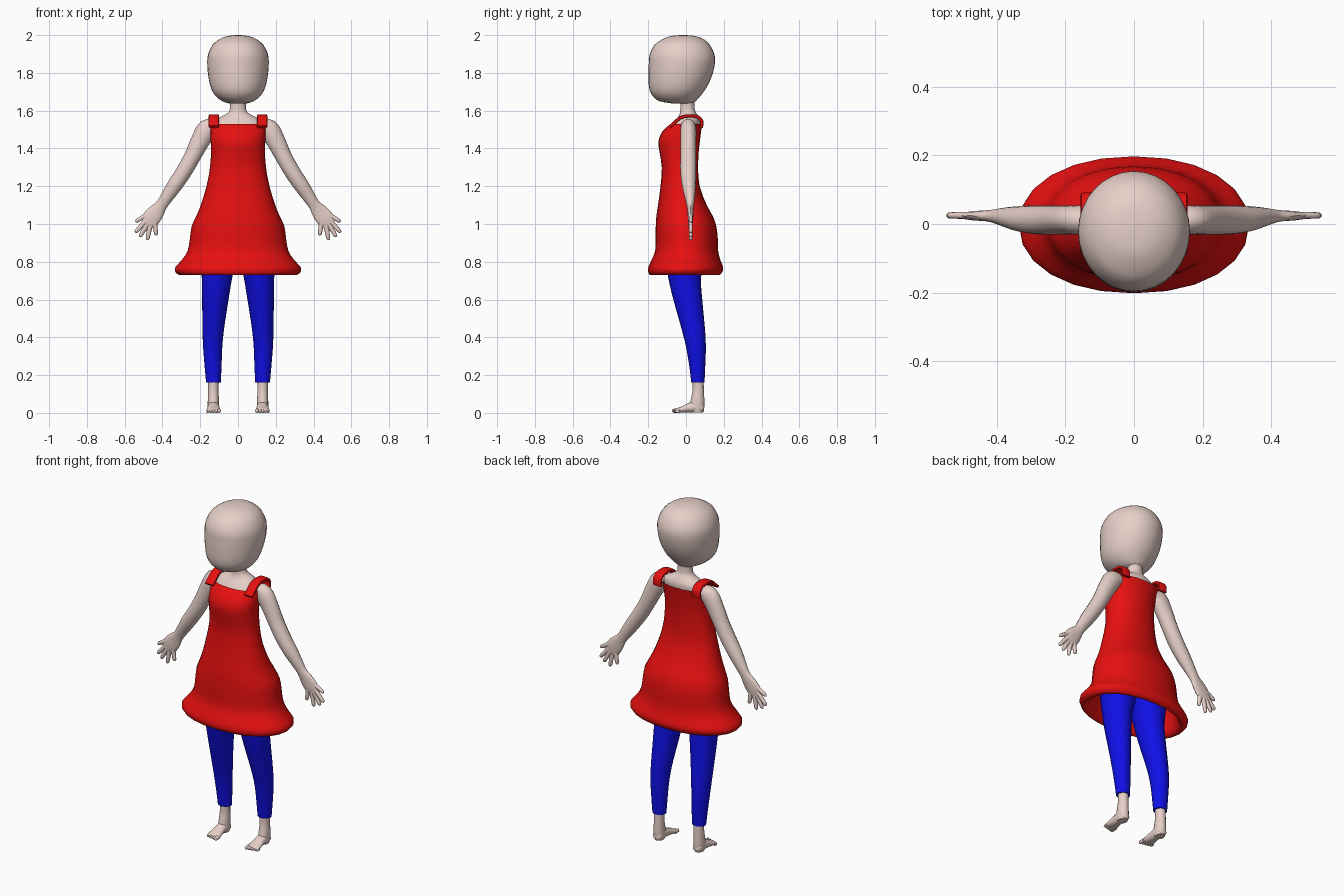
import bpy, bmesh, math
from mathutils import Vector


def material(name, rgb):
    m = bpy.data.materials.new(name)
    m.diffuse_color = (*rgb, 1)
    return m


SKIN = material("skin", (0.8, 0.63, 0.58))
RED = material("dress red", (0.8, 0.005, 0.005))
BLUE = material("trouser blue", (0.005, 0.005, 0.8))


def smooth_rows(rows, steps):
    """Catmull-Rom interpolation of rows of numbers."""
    out = []
    for i in range(len(rows) - 1):
        a, b, c, d = (rows[max(i - 1, 0)], rows[i], rows[i + 1],
                      rows[min(i + 2, len(rows) - 1)])
        for k in range(steps):
            t = k / steps
            out.append([q + 0.5 * t * (r - p + t * (2*p - 5*q + 4*r - s + t * (3*(q - r) + s - p)))
                        for p, q, r, s in zip(a, b, c, d)])
    return out + [list(rows[-1])]


def loft(name, rings, mat, sides=24, power=1.0, caps=True):
    """Skin a list of (centre, u axis, v axis) rings."""
    bm = bmesh.new()
    loops = []
    for c, u, v in rings:
        loop = []
        for k in range(sides):
            a = 2 * math.pi * k / sides
            ca, sa = math.cos(a), math.sin(a)
            ca = math.copysign(abs(ca) ** power, ca)
            sa = math.copysign(abs(sa) ** power, sa)
            loop.append(bm.verts.new(Vector(c) + Vector(u) * ca + Vector(v) * sa))
        loops.append(loop)
    for a, b in zip(loops, loops[1:]):
        for k in range(sides):
            j = (k + 1) % sides
            bm.faces.new((a[k], a[j], b[j], b[k]))
    if caps:
        bm.faces.new(loops[0])
        bm.faces.new(loops[-1])
    bmesh.ops.recalc_face_normals(bm, faces=bm.faces)
    me = bpy.data.meshes.new(name)
    bm.to_mesh(me)
    bm.free()
    me.materials.append(mat)
    ob = bpy.data.objects.new(name, me)
    bpy.context.collection.objects.link(ob)
    bpy.ops.object.select_all(action='DESELECT')
    ob.select_set(True)
    bpy.context.view_layer.objects.active = ob
    bpy.ops.object.shade_smooth_by_angle(angle=math.radians(50))
    return ob


def upright(name, rows, mat, s=1, steps=3, **kw):
    """Rows of (z, x min, x max, y min, y max)."""
    rings = [((s * (a + b) / 2, (c + d) / 2, z), ((b - a) / 2, 0, 0), (0, (d - c) / 2, 0))
             for z, a, b, c, d in smooth_rows(rows, steps)]
    return loft(name, rings, mat, **kw)


def sym(rows):
    return [(z, -r, r, a, b) for z, r, a, b in rows]


def limb(name, rows, mat, s=1, steps=3, sides=16):
    """Rows of (x, y, z, radius in the front plane, radius in depth)."""
    rows = smooth_rows(rows, steps)
    rings = []
    for i, (x, y, z, r, d) in enumerate(rows):
        p, q = rows[max(i - 1, 0)], rows[min(i + 1, len(rows) - 1)]
        t = Vector((q[0] - p[0], 0, q[2] - p[2])).normalized()
        rings.append(((s * x, y, z), (s * -t.z * r, 0, t.x * r), (0, d, 0)))
    return loft(name, rings, mat, sides)


# Head: large rounded skull, narrowing to the chin
upright("head", sym([
    (2.0, .012, -.03, .0), (1.995, .055, -.08, .05), (1.98, .095, -.12, .09),
    (1.95, .133, -.165, .125), (1.9, .158, -.192, .15), (1.85, .163, -.197, .153),
    (1.78, .157, -.199, .136), (1.72, .143, -.195, .107), (1.68, .12, -.178, .078),
    (1.65, .083, -.14, .052), (1.637, .04, -.06, .035)]), SKIN, sides=32)

# Neck and upper chest
upright("neck_and_chest", sym([
    (1.68, .042, -.03, .045), (1.61, .043, -.03, .046), (1.585, .058, -.033, .056),
    (1.565, .095, -.042, .068), (1.535, .135, -.065, .075), (1.46, .135, -.11, .065),
    (1.38, .13, -.1, .06)]), SKIN)

# Dress with flared hem that turns back inside
upright("dress", sym([
    (1.53, .152, -.082, .086), (1.49, .147, -.125, .08), (1.44, .145, -.146, .074),
    (1.39, .143, -.142, .068), (1.3, .148, -.128, .064), (1.2, .167, -.135, .072),
    (1.1, .197, -.148, .11), (1.04, .222, -.157, .143), (.99, .245, -.16, .16),
    (.93, .254, -.162, .168), (.86, .266, -.163, .17), (.81, .297, -.182, .182),
    (.77, .333, -.2, .197), (.745, .33, -.2, .192), (.73, .308, -.19, .177),
    (.745, .28, -.17, .16), (.82, .255, -.15, .155), (.95, .23, -.14, .145)]),
    RED, sides=24, steps=2, power=.93, caps=False)

for s, side in ((1, "left"), (-1, "right")):
    # Shoulder strap arching front to back
    path = smooth_rows([(-.085, 1.515), (-.062, 1.535), (-.03, 1.562), (.01, 1.572),
                        (.06, 1.568), (.083, 1.545), (.081, 1.51)], 2)
    rings = []
    for i, (y, z) in enumerate(path):
        p, q = path[max(i - 1, 0)], path[min(i + 1, len(path) - 1)]
        t = Vector((0, q[0] - p[0], q[1] - p[1])).normalized()
        rings.append(((s * .128, y, z), (.028, 0, 0), (0, -t.z * .009, t.y * .009)))
    loft(side + "_strap", rings, RED, sides=12, power=.6)

    # Arm and palm
    limb(side + "_arm", [
        (.115, .012, 1.515, .035, .036), (.16, .012, 1.503, .054, .042),
        (.2, .012, 1.44, .05, .042), (.24, .012, 1.36, .044, .042),
        (.285, .012, 1.28, .042, .042), (.335, .015, 1.205, .04, .037),
        (.375, .02, 1.145, .034, .028), (.405, .023, 1.1, .031, .02),
        (.43, .024, 1.067, .042, .016), (.46, .024, 1.03, .047, .014),
        (.483, .024, 1.0, .035, .01)], SKIN, s)

    # Thumb and fingers, as base and tip points in the front plane
    for i, (bx, bz, tx, tz) in enumerate([
            (.455, 1.065, .543, 1.012), (.485, 1.02, .544, .955), (.478, 1.005, .52, .932),
            (.465, .995, .48, .915), (.443, 1.01, .432, .94)]):
        mx, mz = (bx + tx) / 2, (bz + tz) / 2
        limb(f"{side}_finger_{i + 1}", [
            (bx, .024, bz, .015, .011), (mx, .025, mz, .012, .01),
            (mx * .2 + tx * .8, .025, mz * .2 + tz * .8, .01, .009),
            (tx, .025, tz, .003, .003)], SKIN, s, 2, 10)

    # Trouser leg
    upright(side + "_trouser_leg", [
        (.98, -.005, .19, -.12, .12), (.85, .0, .2, -.115, .105), (.72, .03, .192, -.095, .08),
        (.6, .05, .19, -.067, .086), (.45, .073, .188, -.025, .1), (.35, .083, .185, .0, .105),
        (.25, .087, .177, .017, .102), (.16, .091, .169, .028, .098)], BLUE, s)

    # Ankle
    upright(side + "_ankle", [
        (.2, .1, .16, .035, .092), (.12, .103, .158, .035, .095), (.07, .101, .16, .025, .097),
        (.03, .1, .16, .02, .097), (.003, .105, .155, .03, .09)], SKIN, s, sides=16)

    # Foot, lofted from heel to ball
    foot = smooth_rows([(.096, .012, .022, .012), (.085, .026, .026, .024),
                        (.05, .03, .032, .031), (.01, .032, .026, .025),
                        (-.025, .037, .017, .016), (-.048, .036, .013, .012),
                        (-.055, .025, .011, .008)], 2)
    loft(side + "_foot", [((s * .13, y, z), (w, 0, 0), (0, 0, h)) for y, w, z, h in foot],
         SKIN, sides=16)

    # Toes, largest on the inner side
    for i in range(5):
        x = .1 + .0155 * i
        r = .0115 - .001 * i
        tip = -.073 + .004 * i
        loft(f"{side}_toe_{i + 1}", [
            ((s * x, y, r), (k * r * .85, 0, 0), (0, 0, k * r))
            for y, k in ((-.035, 1), (tip + .01, 1), (tip + .003, .75), (tip, .25))],
            SKIN, sides=10)
